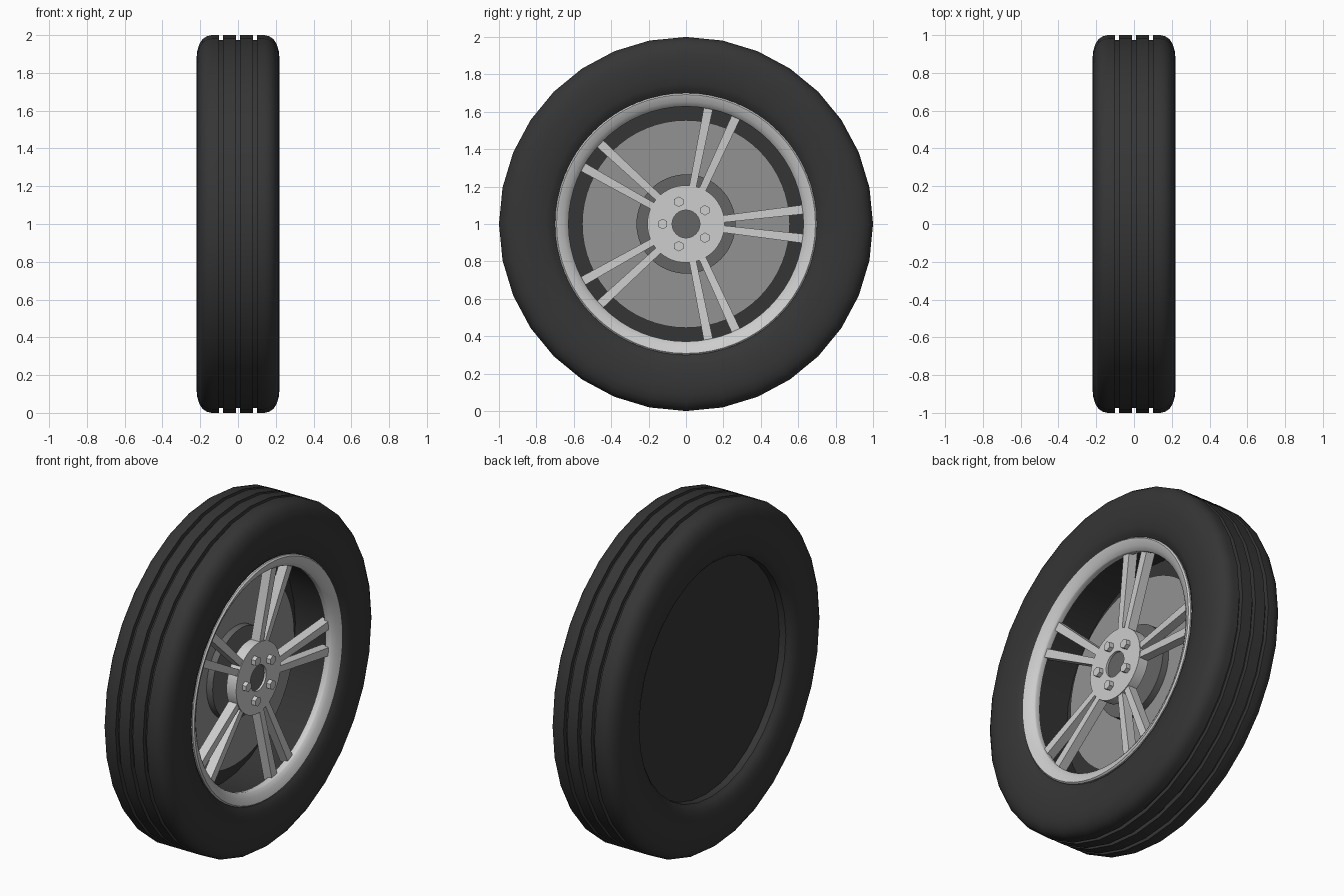
import bpy, bmesh, math
from mathutils import Matrix, Vector

cube = bpy.data.objects.get("Cube")
if cube:
    bpy.data.objects.remove(cube, do_unlink=True)


def material(name, value):
    m = bpy.data.materials.new(name)
    m.use_nodes = True
    color = (value, value, value, 1)
    m.diffuse_color = color
    m.node_tree.nodes["Principled BSDF"].inputs["Base Color"].default_value = color
    return m


RUBBER = material("black rubber", 0.036)
SILVER = material("silver alloy", 0.61)
STEEL = material("grey steel", 0.29)
IRON = material("dark iron", 0.13)


def finish(name, bm, mat, smooth=True):
    bmesh.ops.recalc_face_normals(bm, faces=bm.faces)
    mesh = bpy.data.meshes.new(name)
    bm.to_mesh(mesh)
    bm.free()
    mesh.materials.append(mat)
    ob = bpy.data.objects.new(name, mesh)
    ob.location.z = 1
    bpy.context.collection.objects.link(ob)
    if smooth:
        bpy.ops.object.select_all(action='DESELECT')
        ob.select_set(True)
        bpy.context.view_layer.objects.active = ob
        bpy.ops.object.shade_smooth_by_angle(angle=math.radians(35))
    return ob


def lathe(name, profile, mat, sides=64):
    """Revolve a closed (x, radius) profile about the x axis."""
    bm = bmesh.new()
    rings = []
    for i in range(sides):
        a = math.tau * i / sides
        rings.append([bm.verts.new((x, r * math.cos(a), r * math.sin(a))) for x, r in profile])
    n = len(profile)
    for i in range(sides):
        p, q = rings[i], rings[(i + 1) % sides]
        for j in range(n):
            k = (j + 1) % n
            bm.faces.new((p[j], p[k], q[k], q[j]))
    return finish(name, bm, mat)


def disc(name, back, front, radius, mat, sides=64):
    bm = bmesh.new()
    turn = Matrix.Translation(((back + front) / 2, 0, 0)) @ Matrix.Rotation(math.pi / 2, 4, 'Y')
    bmesh.ops.create_cone(bm, cap_ends=True, segments=sides, radius1=radius,
                          radius2=radius, depth=front - back, matrix=turn)
    return finish(name, bm, mat)


# Tyre: mirrored sidewalls, rounded shoulders and three tread grooves
shoulder = [(0.17, 0.67), (0.185, 0.705), (0.196, 0.717), (0.21, 0.75), (0.218, 0.81),
            (0.22, 0.87), (0.216, 0.915), (0.205, 0.952), (0.187, 0.979),
            (0.165, 0.994), (0.14, 1.0)]
tread = []
for g in (0.09, 0, -0.09):
    tread += [(g + 0.011, 1.0), (g + 0.011, 0.975), (g - 0.011, 0.975), (g - 0.011, 1.0)]
far_side = [(-x, r) for x, r in reversed(shoulder)]
far_side[-1] = (-0.17, 0.69)
lathe("tyre", shoulder + tread + far_side, RUBBER, 32)

# Closed back of the wheel
disc("back_plate", -0.13, -0.105, 0.69, RUBBER, 32)

# Alloy rim lip, sloping in towards the spokes
lathe("rim", [(0.192, 0.7), (0.2, 0.692), (0.196, 0.68), (0.183, 0.655), (0.168, 0.632),
              (0.16, 0.628), (0.13, 0.632), (0.13, 0.7)], SILVER)

# Brake disc, its bell and the axle
disc("brake_disc", -0.06, -0.02, 0.555, STEEL)
disc("brake_bell", -0.03, 0.02, 0.265, IRON)
disc("axle", -0.11, 0.12, 0.078, IRON, 32)

# Hub
lathe("hub", [(0.07, 0.074), (0.133, 0.074), (0.133, 0.207), (0.07, 0.207)], SILVER)

# Five pairs of splayed spokes
bm = bmesh.new()
for i in range(5):
    spin = Matrix.Rotation(math.tau * i / 5, 4, 'X')
    for side in (-1, 1):
        for v in bmesh.ops.create_cube(bm, size=2)["verts"]:
            outer = v.co.y > 0
            v.co = spin @ Vector((
                (0.128 if outer else 0.1) + v.co.x * 0.028,
                0.645 if outer else 0.19,
                side * (0.08 if outer else 0.026) + v.co.z * (0.025 if outer else 0.019)))
finish("spokes", bm, SILVER, smooth=False)

# Five hexagonal wheel nuts
for i in range(5):
    a = math.pi + math.tau * i / 5
    nut = disc(f"wheel_nut_{i + 1}", 0.125, 0.158, 0.028, SILVER, 6)
    # The hexagons keep a flat edge at top and bottom
    nut.data.transform(Matrix.Rotation(math.pi / 2, 4, 'X'))
    nut.location = (0, 0.125 * math.cos(a), 1 + 0.125 * math.sin(a))
